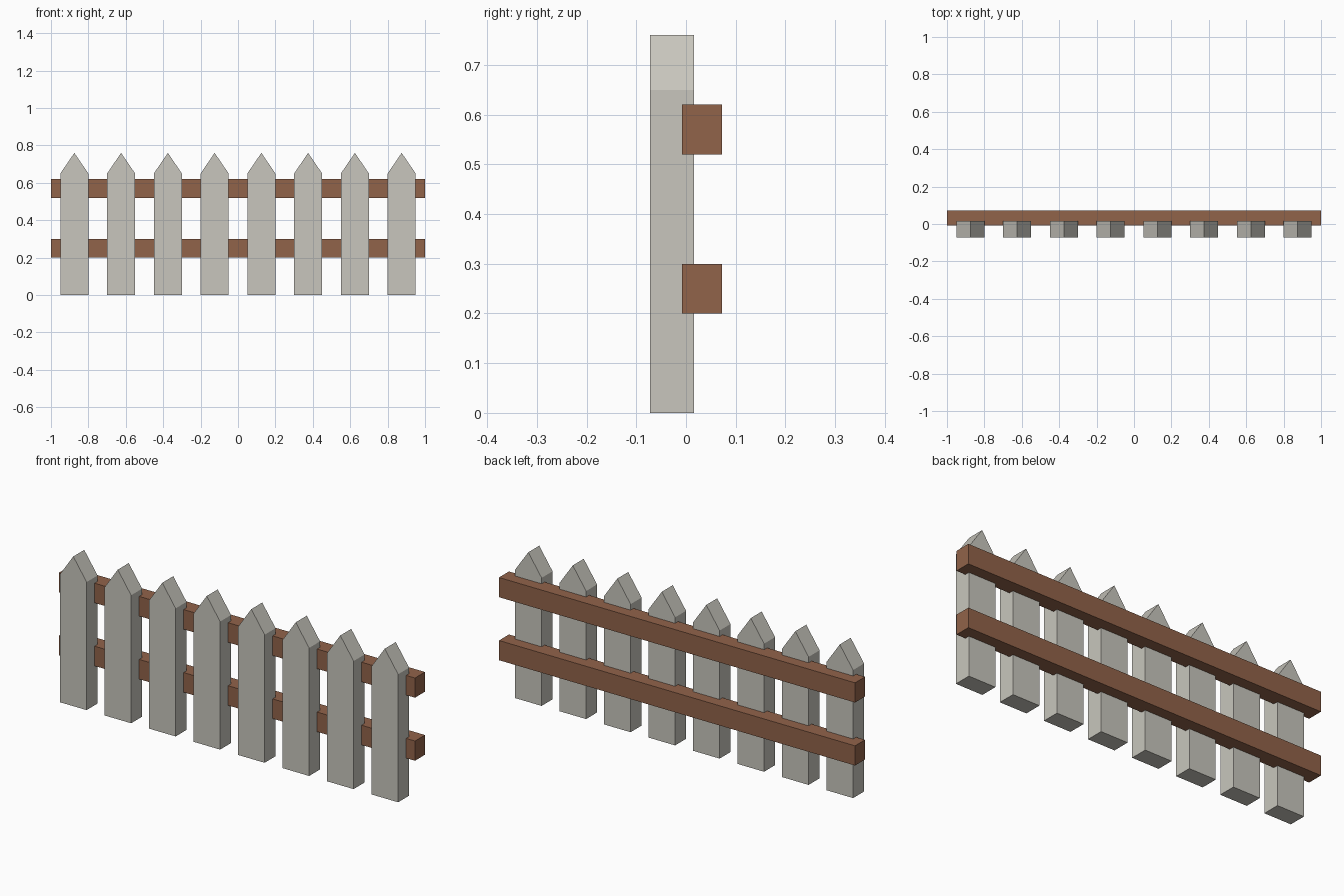
import bpy
import bmesh

cube = bpy.data.objects.get("Cube")
if cube:
    bpy.data.objects.remove(cube, do_unlink=True)


def make_material(name, rgb):
    mat = bpy.data.materials.new(name)
    mat.use_nodes = True
    color = (*rgb, 1.0)
    mat.diffuse_color = color
    mat.node_tree.nodes["Principled BSDF"].inputs["Base Color"].default_value = color
    return mat


def extrude_profile(name, profile, direction, mat):
    """Extrude a closed 3D outline along a direction into a solid object."""
    bm = bmesh.new()
    face = bm.faces.new([bm.verts.new(p) for p in profile])
    result = bmesh.ops.extrude_face_region(bm, geom=[face], use_keep_orig=True)
    moved = [g for g in result["geom"] if isinstance(g, bmesh.types.BMVert)]
    bmesh.ops.translate(bm, verts=moved, vec=direction)
    bmesh.ops.recalc_face_normals(bm, faces=bm.faces)
    mesh = bpy.data.meshes.new(name)
    bm.to_mesh(mesh)
    bm.free()
    mesh.materials.append(mat)
    obj = bpy.data.objects.new(name, mesh)
    bpy.context.collection.objects.link(obj)
    return obj


picket_paint = make_material("weathered white", (0.58, 0.565, 0.51))
rail_wood = make_material("brown wood", (0.285, 0.125, 0.068))

# Pointed pickets, evenly spaced along the fence
COUNT, SPACING, HALF_WIDTH = 8, 0.25, 0.075
FRONT, DEPTH = -0.072, 0.088
SHOULDER, TIP = 0.65, 0.76
for i in range(COUNT):
    x = (i - (COUNT - 1) / 2) * SPACING
    left, right = x + HALF_WIDTH, x - HALF_WIDTH
    outline = [(right, FRONT, 0), (left, FRONT, 0), (left, FRONT, SHOULDER),
               (x, FRONT, TIP), (right, FRONT, SHOULDER)]
    extrude_profile(f"picket_{i + 1}", outline, (0, DEPTH, 0), picket_paint)

# Two horizontal rails set into the back of the pickets
RAIL_FRONT, RAIL_BACK, RAIL_HEIGHT = -0.008, 0.072, 0.1
for name, z in (("lower_rail", 0.2), ("upper_rail", 0.52)):
    top = z + RAIL_HEIGHT
    outline = [(-1, RAIL_FRONT, z), (-1, RAIL_BACK, z),
               (-1, RAIL_BACK, top), (-1, RAIL_FRONT, top)]
    extrude_profile(name, outline, (2, 0, 0), rail_wood)
